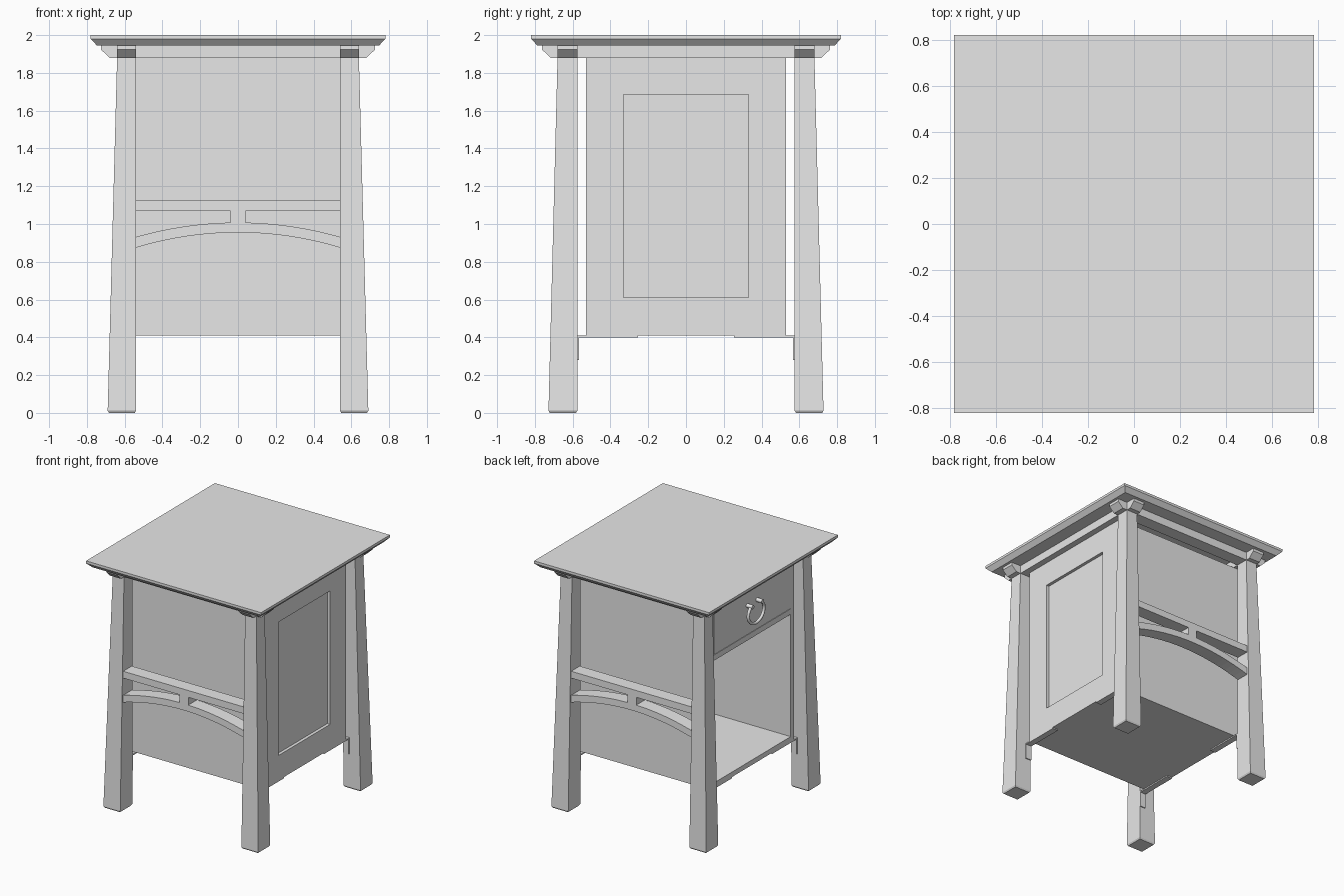
import bpy, bmesh, math
from mathutils import Vector

cube = bpy.data.objects.get("Cube")
if cube:
    bpy.data.objects.remove(cube, do_unlink=True)

# Single plain finish
grey = bpy.data.materials.new("light_grey")
grey.use_nodes = True
grey.diffuse_color = (0.8, 0.8, 0.8, 1)
grey.node_tree.nodes["Principled BSDF"].inputs["Base Color"].default_value = (0.8, 0.8, 0.8, 1)


def finish(bm, name):
    bmesh.ops.recalc_face_normals(bm, faces=bm.faces)
    mesh = bpy.data.meshes.new(name)
    bm.to_mesh(mesh)
    bm.free()
    mesh.materials.append(grey)
    obj = bpy.data.objects.new(name, mesh)
    bpy.context.collection.objects.link(obj)
    return obj


def stack(name, rings):
    """Loft rectangles (x0, x1, y0, y1, z) from bottom to top."""
    bm = bmesh.new()
    loops = [[bm.verts.new(p) for p in ((a, c, z), (b, c, z), (b, d, z), (a, d, z))]
             for a, b, c, d, z in rings]
    for low, high in zip(loops, loops[1:]):
        for i in range(4):
            j = (i + 1) % 4
            bm.faces.new((low[i], low[j], high[j], high[i]))
    bm.faces.new(loops[0])
    bm.faces.new(loops[-1])
    return finish(bm, name)


def box(name, x, y, z):
    return stack(name, [(*x, *y, z[0]), (*x, *y, z[1])])


def extrude(name, outline, place, start, end):
    """Extrude a 2D outline between two depths."""
    bm = bmesh.new()
    near = [bm.verts.new(place(u, v, start)) for u, v in outline]
    face = bm.faces.new(near)
    moved = bmesh.ops.extrude_face_region(bm, geom=[face])["geom"]
    shift = Vector(place(0, 0, end)) - Vector(place(0, 0, start))
    bmesh.ops.translate(bm, vec=shift, verts=[v for v in moved if isinstance(v, bmesh.types.BMVert)])
    return finish(bm, name)


def along_x(u, v, w):
    return (u, w, v)


def along_y(u, v, w):
    return (w, u, v)


def span(sign, a, b):
    return tuple(sorted((sign * a, sign * b)))


# Table top with an undercut edge
W, D = 0.78, 0.82
stack("table_top", [(-W + .033, W - .033, -D + .033, D - .033, 1.945),
                    (-W, W, -D, D, 1.98), (-W, W, -D, D, 2.0)])

# Tapered legs with small foot chamfers, and brackets tying them to the cabinet
for sx, side in ((1, "left"), (-1, "right")):
    for sy, end in ((-1, "front"), (1, "back")):
        c = 0.007
        stack(f"{end}_{side}_leg", [
            (*span(sx, .54 + c, .69 - c), *span(sy, .575 + c, .728 - c), 0),
            (*span(sx, .54, .69), *span(sy, .575, .728), .012),
            (*span(sx, .54, .64), *span(sy, .575, .68), 1.88)])
        box(f"{end}_{side}_bracket_plate", span(sx, .54, .59), span(sy, .255, .575), (.40, .41))
        box(f"{end}_{side}_bracket_tab", span(sx, .54, .59), span(sy, .567, .575), (.28, .40))


# Crossing beams with chamfered ends under the top
def beam(name, reach, place, start, end):
    tip = reach - 0.045
    extrude(name, [(-tip, 1.88), (tip, 1.88), (reach, 1.923), (reach, 1.945),
                   (-reach, 1.945), (-reach, 1.923)], place, start, end)


for s, a, b in ((-1, "front", "right"), (1, "back", "left")):
    beam(f"{a}_beam", .725, along_x, *span(s, .575, .68))
    beam(f"{b}_beam", .762, along_y, *span(s, .54, .64))

# Straight rail, arched rail and centre block between the legs on each end
steps = [-.54 + 1.08 * i / 24 for i in range(25)]


def arch(x, middle, drop):
    return middle - drop * (x / .54) ** 2


outline = [(x, arch(x, .955, .08)) for x in steps]
outline += [(x, arch(x, 1.008, .076)) for x in reversed(steps)]
for s, end in ((-1, "front"), (1, "back")):
    depth = span(s, .58, .69)
    box(f"{end}_straight_rail", (-.54, .54), depth, (1.07, 1.125))
    extrude(f"{end}_arched_rail", outline, along_x, *depth)
    box(f"{end}_rail_block", (-.04, .04), depth, (1.0, 1.07))
    box(f"{end}_cabinet_wall", (-.59, .55), span(s, .49, .53), (.41, 1.88))

# Cabinet floor, divider and ceiling
box("cabinet_floor", (-.59, .55), (-.49, .49), (.41, .45))
box("cabinet_divider", (-.59, .55), (-.49, .49), (1.435, 1.48))
box("cabinet_ceiling", (-.56, .55), (-.49, .49), (1.85, 1.88))

# Closed side: frame around a recessed panel
x = (.55, .59)
for s, label in ((-1, "front"), (1, "back")):
    box(f"{label}_panel_stile", x, span(s, .33, .53), (.41, 1.88))
box("lower_panel_rail", x, (-.33, .33), (.41, .61))
box("upper_panel_rail", x, (-.33, .33), (1.685, 1.88))
box("recessed_panel", (.545, .565), (-.33, .33), (.61, 1.685))

# Drawer front on the open side
box("drawer_front", (-.59, -.55), (-.487, .487), (1.483, 1.88))

# Drawer pull: horseshoe ring on two posts
curve = bpy.data.curves.new("drawer_pull", "CURVE")
curve.dimensions = "3D"
curve.bevel_depth = 0.012
curve.bevel_resolution = 2
curve.use_fill_caps = True
line = curve.splines.new("POLY")
line.points.add(24)
for i, p in enumerate(line.points):
    a = math.radians(-232 + 284 * i / 24)
    p.co = (-.625, .1 * math.cos(a), 1.65 + .085 * math.sin(a), 1)
curve.materials.append(grey)
pull = bpy.data.objects.new("drawer_pull", curve)
bpy.context.collection.objects.link(pull)
for s in (-1, 1):
    bpy.ops.mesh.primitive_cylinder_add(vertices=16, radius=.016, depth=.055,
                                        location=(-.614, s * .062, 1.717),
                                        rotation=(0, math.pi / 2, 0))
    post = bpy.context.object
    post.name = "drawer_pull_post"
    post.data.materials.append(grey)
    bpy.ops.object.shade_smooth_by_angle()
